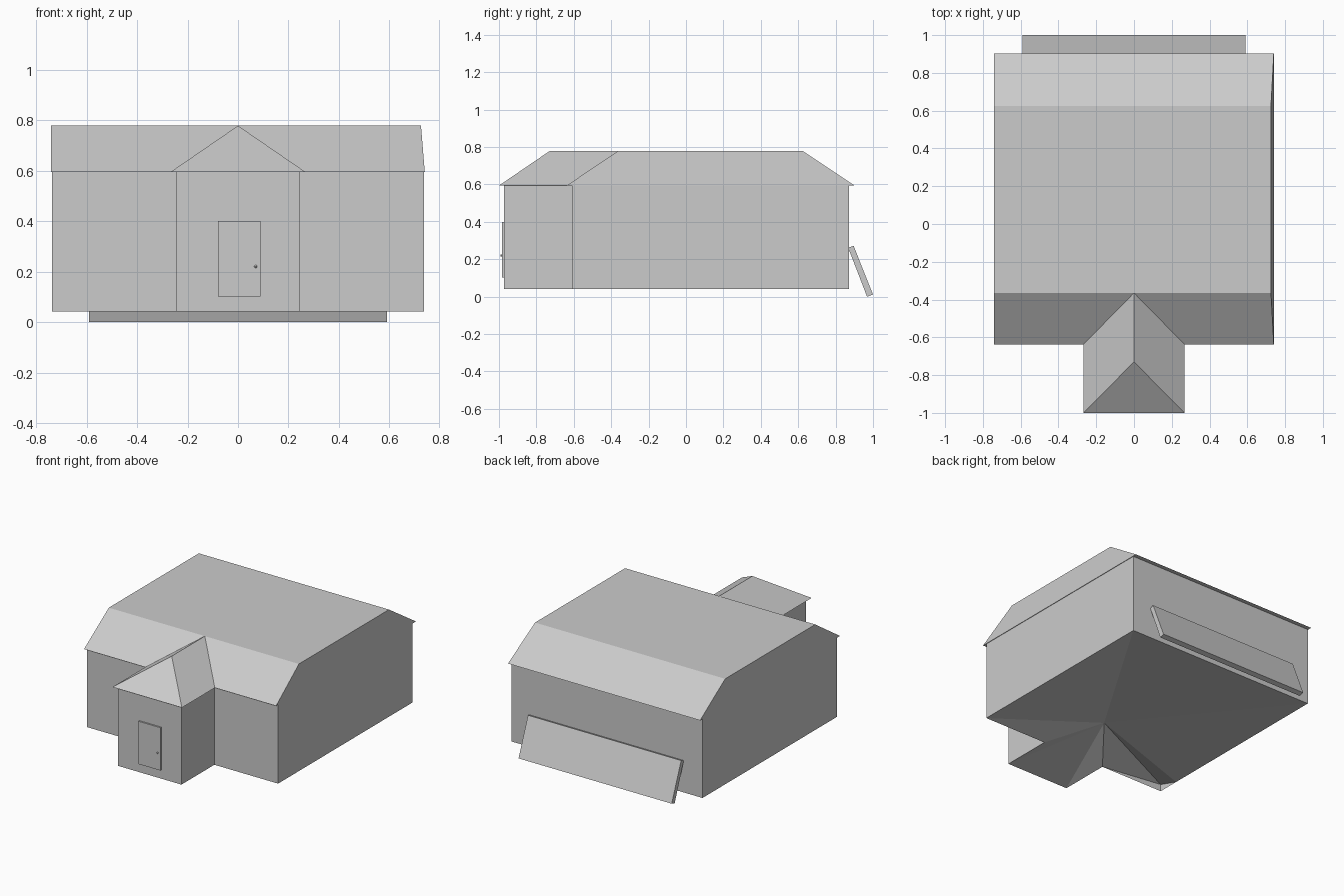
import bpy
import bmesh

if "Cube" in bpy.data.objects:
    bpy.data.objects.remove(bpy.data.objects["Cube"])

FLOOR, EAVE, RIDGE = 0.041, 0.594, 0.778


def build(name, verts, faces):
    mesh = bpy.data.meshes.new(name)
    mesh.from_pydata(verts, [], faces)
    bm = bmesh.new()
    bm.from_mesh(mesh)
    bmesh.ops.recalc_face_normals(bm, faces=bm.faces)
    bm.to_mesh(mesh)
    bm.free()
    obj = bpy.data.objects.new(name, mesh)
    bpy.context.collection.objects.link(obj)
    return obj


def prism(name, profile, axis, a, b, caps=True):
    """Extrude a 2D profile along the x or z axis from a to b."""
    def place(p, t):
        return (t, p[0], p[1]) if axis == 'x' else (p[0], p[1], t)
    n = len(profile)
    verts = [place(p, t) for t in (a, b) for p in profile]
    faces = [(i, (i + 1) % n, n + (i + 1) % n, n + i) for i in range(n)]
    if caps:
        faces += [tuple(range(n)), tuple(range(n, 2 * n))]
    return build(name, verts, faces)


def box(name, x0, x1, y0, y1, z0, z1):
    return prism(name, [(x0, y0), (x1, y0), (x1, y1), (x0, y1)], 'z', z0, z1)


# T-shaped walls, open into the roof
outline = [(-0.737, -0.61), (-0.245, -0.61), (-0.245, -0.972),
           (0.245, -0.972), (0.245, -0.61), (0.736, -0.61),
           (0.736, 0.871), (-0.737, 0.871)]
prism("walls", outline, 'z', FLOOR, EAVE, False)

# Uneven underside: sunken in the middle and at one front corner
rim = [(x, y, FLOOR) for x, y in outline] + [(-0.737, -0.455, FLOOR)]
rim[0] = (-0.737, -0.61, FLOOR + 0.05)
build("floor", rim + [(0.0, -0.3, FLOOR + 0.1)],
      [(i, (i + 1) % 9, 9) for i in range(9)])

# Roof: eaves outline, flat top, hipped entrance and soffit
eaves = [(-0.74, -0.638), (-0.268, -0.638), (-0.268, -1.0), (0.268, -1.0),
         (0.268, -0.638), (0.74, -0.638), (0.74, 0.902), (-0.74, 0.902)]
top = [(-0.74, -0.365), (0, -0.365), (0.725, -0.365),
       (0.725, 0.626), (-0.74, 0.626), (0, -0.73)]
build("roof", [(x, y, EAVE) for x, y in eaves] + [(x, y, RIDGE) for x, y in top],
      [(0, 1, 9, 8), (4, 5, 10, 9),        # front slope
       (1, 2, 13, 9), (3, 4, 9, 13),       # entrance slopes
       (2, 3, 13),                         # entrance hip
       (8, 9, 10, 11, 12),                 # flat top
       (6, 7, 12, 11),                     # back slope
       (5, 6, 11, 10), (7, 0, 8, 12),      # gable ends
       tuple(range(8))])                   # soffit

# Door with its knob
box("door", -0.08, 0.09, -0.983, -0.97, 0.102, 0.4)
bpy.ops.mesh.primitive_uv_sphere_add(segments=8, ring_count=6, radius=0.006,
                                     location=(0.07, -0.987, 0.22))
bpy.context.object.name = "door_knob"

# Board leaning against the back wall
prism("leaning_board", [(0.867, 0.262), (0.896, 0.272), (1.0, 0.011),
                        (0.968, 0.0)], 'x', -0.59, 0.59)
